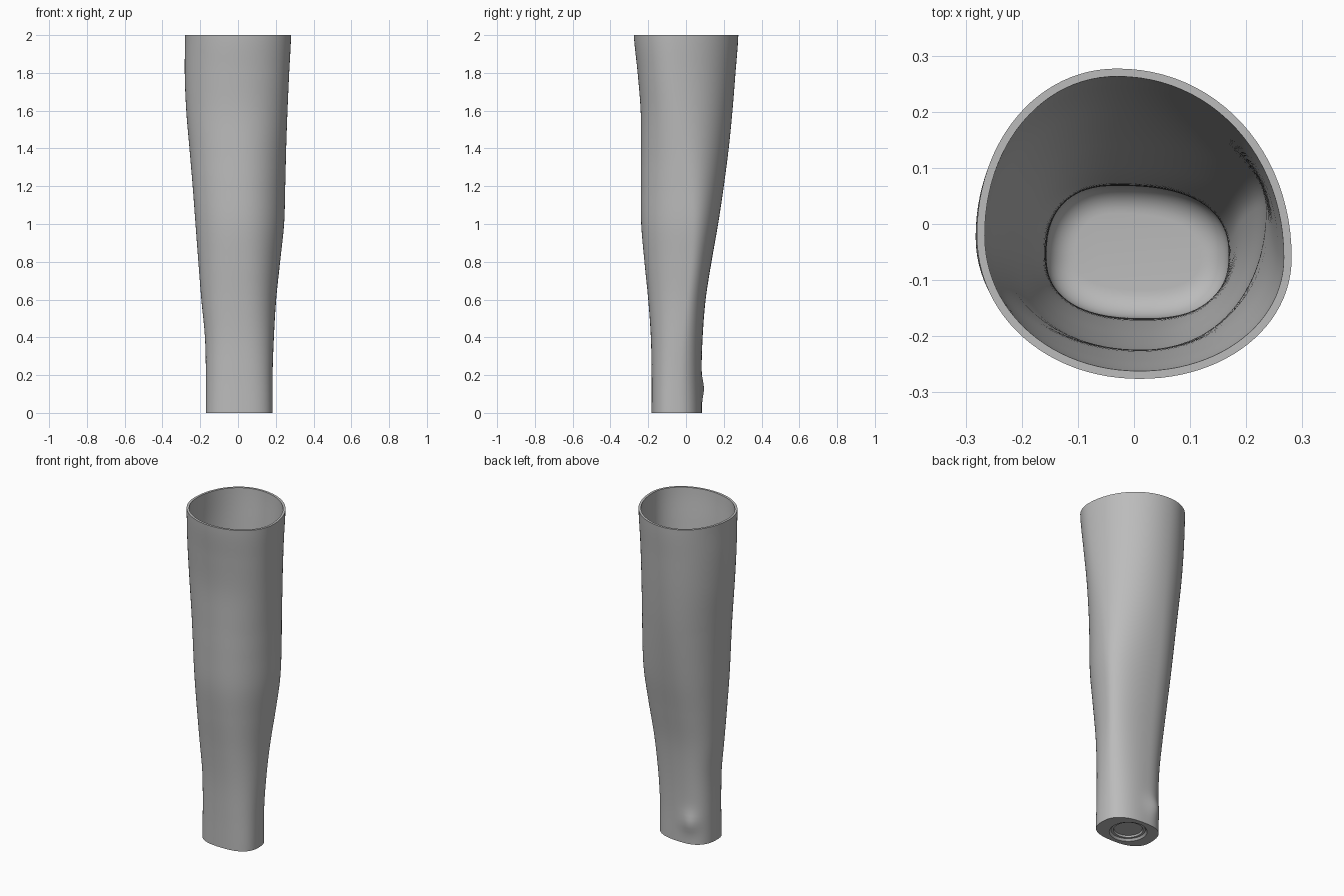
import bpy, bmesh, math
from mathutils import Vector

cube = bpy.data.objects.get("Cube")
if cube:
    bpy.data.objects.remove(cube, do_unlink=True)

SEGMENTS = 96
WALL = 0.014
FLOOR = 0.05

# Profile: height, left-hand edge, right-hand edge, front edge, back edge
PROFILE = [
    (0.0, -0.17, 0.183, -0.182, 0.084),
    (0.2, -0.17, 0.183, -0.182, 0.082),
    (0.4, -0.175, 0.19, -0.186, 0.088),
    (0.6, -0.194, 0.202, -0.2, 0.104),
    (0.8, -0.21, 0.223, -0.22, 0.135),
    (1.0, -0.225, 0.244, -0.237, 0.17),
    (1.2, -0.24, 0.25, -0.239, 0.2),
    (1.4, -0.257, 0.255, -0.238, 0.226),
    (1.6, -0.274, 0.262, -0.24, 0.246),
    (1.8, -0.282, 0.271, -0.256, 0.262),
    (2.0, -0.28, 0.281, -0.276, 0.277),
]


def edges_at(z):
    """Smoothly interpolate the four outline edges at a height."""
    i = min(int(z / 0.2 + 1e-6), len(PROFILE) - 2)
    t = (z - PROFILE[i][0]) / 0.2
    a, b = PROFILE[i], PROFILE[i + 1]
    before, after = PROFILE[max(i - 1, 0)], PROFILE[min(i + 2, len(PROFILE) - 1)]
    result = []
    for k in range(1, 5):
        m0, m1 = (b[k] - before[k]) / 2, (after[k] - a[k]) / 2
        result.append((2*t**3 - 3*t**2 + 1) * a[k] + (t**3 - 2*t**2 + t) * m0
                      + (3*t**2 - 2*t**3) * b[k] + (t**3 - t**2) * m1)
    return result


def outline(z, inset=0.0, height=None):
    """Four quarter curves that meet at the widest points of the limb."""
    left, right, front, back = edges_at(z)
    f = z / 2
    power = 2.5 - 0.45 * min(1, f * 1.5)
    left_y = -0.06 + 0.04 * f
    right_y = -0.06 + 0.09 * math.sin(math.pi * f) ** 2
    back_x, front_x = -0.03, 0.02 - 0.01 * f
    points = []
    for s in range(SEGMENTS):
        angle = math.tau * s / SEGMENTS
        c, n = math.cos(angle), math.sin(angle)
        cx = back_x if n >= 0 else front_x
        cy = right_y if c >= 0 else left_y
        rx = (right - cx if c >= 0 else cx - left) - inset
        ry = (back - cy if n >= 0 else cy - front) - inset
        x = cx + math.copysign(abs(c) ** (2 / power), c) * rx
        y = cy + math.copysign(abs(n) ** (2 / power), n) * ry
        # Wrist bone on the back
        if inset == 0:
            d = ((x + 0.075) ** 2 + (y - 0.075) ** 2) / 0.055 ** 2 + ((z - 0.13) / 0.06) ** 2
            bump = 0.018 * math.exp(-d)
            x, y = x - bump * 0.5, y + bump * 0.87
        points.append(Vector((x, y, z if height is None else height)))
    return points


def circle(radius, z):
    return [Vector((radius * math.cos(math.tau * s / SEGMENTS),
                    -0.05 + radius * math.sin(math.tau * s / SEGMENTS), z))
            for s in range(SEGMENTS)]


# Round socket stepped into the underside
loops = [circle(0.078, 0.022), circle(0.082, 0.012), circle(0.095, 0.012), circle(0.105, 0)]
# Outer skin, rim and inner skin
loops += [outline(2 * i / 80) for i in range(81)]
loops += [outline(2 - (1.9 * i / 60), WALL) for i in range(61)]
# Rounded corner into the inside floor
for i in range(1, 9):
    a = math.pi / 2 * i / 8
    loops.append(outline(0.1, WALL + 0.05 * (1 - math.cos(a)), 0.1 - (0.1 - FLOOR) * math.sin(a)))

bm = bmesh.new()
rings = [[bm.verts.new(p) for p in loop] for loop in loops]
for low, high in zip(rings, rings[1:]):
    for s in range(SEGMENTS):
        e = (s + 1) % SEGMENTS
        bm.faces.new((low[s], low[e], high[e], high[s]))
bm.faces.new(list(reversed(rings[0])))
bm.faces.new(rings[-1])
bmesh.ops.recalc_face_normals(bm, faces=bm.faces)
mesh = bpy.data.meshes.new("forearm_shell")
bm.to_mesh(mesh)
bm.free()

shell = bpy.data.objects.new("forearm_shell", mesh)
bpy.context.collection.objects.link(shell)

grey = bpy.data.materials.new("plain_grey")
grey.use_nodes = True
colour = (0.5, 0.5, 0.5, 1)
grey.diffuse_color = colour
grey.node_tree.nodes["Principled BSDF"].inputs["Base Color"].default_value = colour
mesh.materials.append(grey)

bpy.context.view_layer.objects.active = shell
shell.select_set(True)
bpy.ops.object.shade_smooth_by_angle(angle=math.radians(35))
